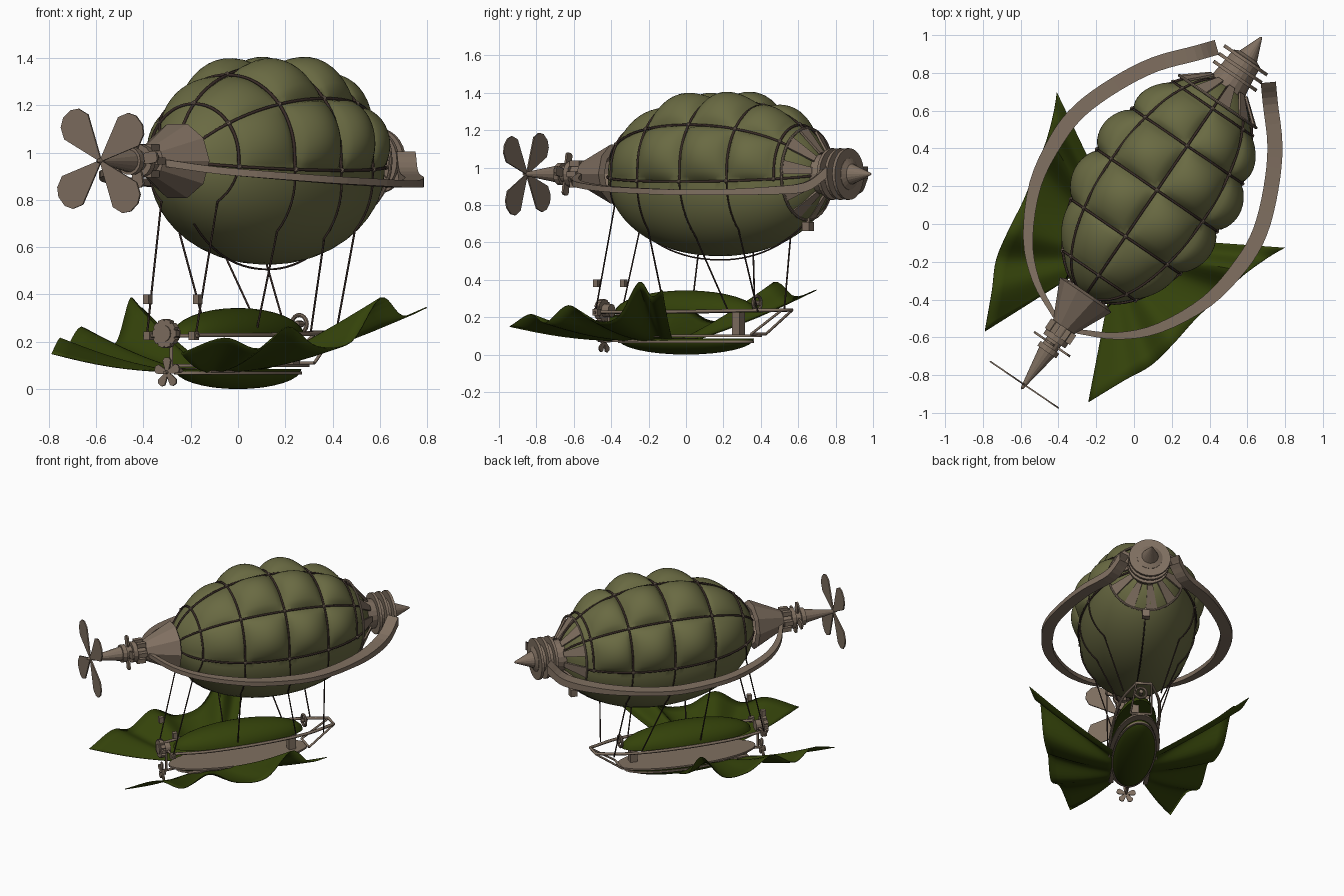
import bpy, bmesh, math
from mathutils import Matrix, Vector

cube = bpy.data.objects.get("Cube")
if cube:
    bpy.data.objects.remove(cube)

# Everything is built with the ship axis along y, then turned to its heading
HEADING = Matrix.Rotation(math.radians(-34.3), 4, 'Z')
AXIS = 0.965


def material(name, rgb):
    m = bpy.data.materials.new(name)
    m.use_nodes = True
    m.diffuse_color = (*rgb, 1)
    m.node_tree.nodes["Principled BSDF"].inputs["Base Color"].default_value = (*rgb, 1)
    return m


OLIVE = material("olive canvas", (.142, .144, .055))
BROWN = material("weathered brown", (.215, .16, .118))
GREEN = material("dark green cloth", (.034, .055, .003))
DARK = material("dark leather", (.04, .024, .02))


def place(name, data, mat, smooth=False):
    obj = bpy.data.objects.new(name, data)
    bpy.context.scene.collection.objects.link(obj)
    data.materials.append(mat)
    obj.matrix_world = HEADING
    if smooth:
        bpy.ops.object.select_all(action='DESELECT')
        obj.select_set(True)
        bpy.context.view_layer.objects.active = obj
        bpy.ops.object.shade_smooth_by_angle(angle=math.radians(35))
    return obj


def finish(name, bm, mat, smooth=False, thick=0):
    bmesh.ops.recalc_face_normals(bm, faces=bm.faces)
    me = bpy.data.meshes.new(name)
    bm.to_mesh(me)
    bm.free()
    obj = place(name, me, mat, smooth)
    if thick:
        mod = obj.modifiers.new("thickness", 'SOLIDIFY')
        mod.thickness, mod.offset = thick, 0


def grid(name, rows, mat, smooth=False, thick=0, wrap=False, skip=lambda j: False):
    bm = bmesh.new()
    vs = [[bm.verts.new(p) for p in row] for row in rows]
    n = len(rows[0])
    for i in range(len(rows) - 1):
        for j in range(n if wrap else n - 1):
            if not skip(j):
                k = (j + 1) % n
                bm.faces.new((vs[i][j], vs[i][k], vs[i + 1][k], vs[i + 1][j]))
    bmesh.ops.remove_doubles(bm, verts=bm.verts, dist=1e-5)
    finish(name, bm, mat, smooth, thick)


def lathe(name, profile, sides, mat, z=AXIS, **kw):
    rows = [[(r * math.cos(a), y, z + r * math.sin(a))
             for a in (math.tau * k / sides for k in range(sides))] for y, r in profile]
    grid(name, rows, mat, wrap=True, **kw)


def ring(name, y, radius, tube, mat, z=AXIS, sides=32):
    prof = [(y + tube * math.cos(k * math.pi / 4), radius + tube * math.sin(k * math.pi / 4))
            for k in range(9)]
    lathe(name, prof, sides, mat, z, smooth=True)


def tubes(name, paths, radius, mat):
    cu = bpy.data.curves.new(name, 'CURVE')
    cu.dimensions, cu.bevel_depth, cu.bevel_resolution = '3D', radius, 1
    cu.use_fill_caps = True
    for path in paths:
        sp = cu.splines.new('POLY')
        sp.points.add(len(path) - 1)
        for pt, co in zip(sp.points, path):
            pt.co = (*co, 1)
    place(name, cu, mat)


def box(name, centre, size, mat):
    bm = bmesh.new()
    bmesh.ops.create_cube(bm, size=1, matrix=Matrix.LocRotScale(Vector(centre), None, Vector(size)))
    finish(name, bm, mat)


def spline(pts, n):
    """Smooth path through the points"""
    p = [Vector(q) for q in pts]
    p = [2 * p[0] - p[1]] + p + [2 * p[-1] - p[-2]]
    out = []
    for a, b, c, d in zip(p, p[1:], p[2:], p[3:]):
        for t in (k / n for k in range(n)):
            out.append((2 * b + (c - a) * t + (2 * a - 5 * b + 4 * c - d) * t * t
                        + (3 * b - a - 3 * c + d) * t ** 3) / 2)
    return out + [p[-2]]


def blades(name, y, z, outline, count, turn, mat, thick):
    bm = bmesh.new()
    for k in range(count):
        a = math.radians(turn) + math.tau * k / count
        c, s = math.cos(a), math.sin(a)
        pts = outline + [(r, -w) for r, w in reversed(outline)]
        bm.faces.new([bm.verts.new((r * c - w * s, y, z + r * s + w * c)) for r, w in pts])
    finish(name, bm, mat, thick=thick)


def half_ellipsoid(name, centre, size, up, mat):
    bm = bmesh.new()
    bmesh.ops.create_uvsphere(bm, u_segments=32, v_segments=16, radius=1)
    bmesh.ops.bisect_plane(bm, geom=bm.verts[:] + bm.edges[:] + bm.faces[:], plane_co=(0, 0, 0),
                           plane_no=(0, 0, -up), clear_outer=True)
    bmesh.ops.holes_fill(bm, edges=[e for e in bm.edges if e.is_boundary])
    bmesh.ops.transform(bm, verts=bm.verts, matrix=Matrix.LocRotScale(Vector(centre), None, Vector(size)))
    finish(name, bm, mat, smooth=True)


# Quilted gas bag: pillows above the belt strap, one smooth belly below it
STATIONS = [-.45, -.33, -.08, .216, .5, .738, .89]
ANGLES = [-6, 42, 90, 138, 186]
PUFF = [0, .028, .07, .076, .055, 0]


def bag_point(y, deg, lift=0.0):
    a = math.radians(deg)
    power, reach = (2.2, .685) if y < .23 else (2, .67)
    r = .372 * math.sqrt(max(0, 1 - abs((y - .23) / reach) ** power))
    up = math.sin(a)
    r = r * (1 + (.06 * up if up > 0 else -.18 * up)) + lift
    return (r * math.cos(a), y, AXIS + r * up)


STEPS = 12
rows = []
for c, puff in enumerate(PUFF):
    for i in range(STEPS + (c == 5)):
        u = i / STEPS
        y = STATIONS[c] + (STATIONS[c + 1] - STATIONS[c]) * u
        row = []
        for q in range(4):
            for j in range(STEPS):
                v = j / STEPS
                swell = abs(math.sin(math.pi * u) * math.sin(math.pi * v)) ** .6
                row.append(bag_point(y, ANGLES[q] + (ANGLES[q + 1] - ANGLES[q]) * v, puff * swell))
        row += [bag_point(y, 186 + 168 * j / 24) for j in range(24)]
        rows.append(row)
grid("gas_bag", rows, OLIVE, smooth=True, wrap=True)

# Straps over the bag with a stud at each crossing
straps = [[bag_point(y, -6 + 192 * k / 40, .006) for k in range(41)] for y in STATIONS[1:-1]]
straps += [[bag_point(-.44 + 1.32 * k / 40, a, .006) for k in range(41)] for a in ANGLES]
tubes("bag_straps", straps, .0068, DARK)
bm = bmesh.new()
for y in STATIONS[1:-1]:
    for a in ANGLES:
        bmesh.ops.create_icosphere(bm, subdivisions=1, radius=.013,
                                   matrix=Matrix.Translation(bag_point(y, a, .008)))
finish("strap_studs", bm, BROWN)

# Rigging from the belt, round the belly and down to the gondola rail
ropes = []
for y, foot in zip(STATIONS[1:5], (-.5, -.05, .36, .55)):
    for side in (1, -1):
        path = [bag_point(y + (foot - y) * .2 * k / 8, -6 - 5.5 * k, .004) for k in range(9)]
        path.append((.125, foot, .23))
        ropes.append([(side * p[0], p[1], p[2]) for p in path])
ropes.append([bag_point(-.33 + 1.1 * k / 24, 270, .004 + .016 * math.sin(math.pi * k / 24))
              for k in range(25)])
tubes("rigging_ropes", ropes, .0045, DARK)
for side, label in ((1, "left"), (-1, "right")):
    box(label + "_rope_block", (side * .128, -.49, .38), (.03, .03, .04), BROWN)

# Nose cone, neck collars, spinner and main propeller
lathe("nose_cone", [(-.44, .13), (-.455, .165), (-.66, .068), (-.66, 0)], 10, BROWN)
lathe("nose_neck", [(-.64, .05), (-.72, .05), (-.72, .07), (-.75, .07), (-.75, .045), (-.79, .045),
                    (-.79, .06), (-.82, .06), (-.82, .048), (-1.05, .008), (-1.06, 0)], 14, BROWN)
blades("neck_vanes", -.77, AXIS, [(.03, .012), (.06, .025), (.105, .025), (.115, .012)], 4, 10, BROWN, .012)
for k in range(6):
    a = math.tau * k / 6
    box("neck_lug", (.065 * math.cos(a), -.69, AXIS + .065 * math.sin(a)), (.03, .06, .03), BROWN)
blades("main_propeller", -1.03, AXIS, [(.01, .008), (.19, .08), (.24, .06), (.262, .025)], 4, 41, BROWN, .008)

# Tail crown: hoop, spread plates, ribbed collar and spike
ring("tail_hoop", .785, .246, .008, BROWN)
lathe("tail_plates", [(.785, .243), (.89, .115)], 20, BROWN, thick=.012, skip=lambda j: j % 2)
lathe("tail_collar", [(.85, .12), (.87, .108), (.96, .095), (1.06, .085), (1.075, .055), (1.195, .006), (1.2, 0)],
      20, BROWN)
for k in range(3):
    y = .94 + .05 * k
    lathe("collar_flange", [(y, .08), (y, .138), (y + .018, .138), (y + .018, .08)], 28, BROWN)
box("hoop_weight", (0, .79, .685), (.05, .045, .05), BROWN)
tubes("hoop_weight_stem", [[(0, .79, .73), (0, .79, .7)]], .01, BROWN)

# Wide side hoops joining nose and tail
for side, label in ((1, "left"), (-1, "right")):
    path = spline([(.07, -.64, .955), (.26, -.54, .925), (.42, -.38, .905), (.55, -.12, .885), (.59, .14, .874),
                   (.575, .34, .868), (.495, .56, .868), (.385, .76, .875), (.24, .93, .895), (.165, 1.02, .975)], 4)
    rows = []
    for i, p in enumerate(path):
        t = i / (len(path) - 1)
        d = path[min(i + 1, len(path) - 1)] - path[max(i - 1, 0)]
        n = Vector((d.y, -d.x, 0)).normalized() * (.012 + .028 * min(1, t * 2.2))
        h = Vector((0, 0, .015 + .015 * max(0, t * 3 - 2)))
        rows.append([(side * q.x, q.y, q.z) for q in (p + n + h, p - n + h, p - n - h, p + n - h)])
    grid(label + "_side_hoop", rows, BROWN, wrap=True)

# Gondola: cloth hull, deck, rail and canopy
half_ellipsoid("hull", (0, 0, .085), (.14, .43, .085), -1, GREEN)
half_ellipsoid("canopy", (0, 0, .225), (.145, .45, .118), 1, GREEN)
for name, z, w, l in (("deck", .1, .165, .48), ("hull_rim", .068, .145, .43)):
    bm = bmesh.new()
    bmesh.ops.create_cone(bm, cap_ends=True, segments=40, radius1=1, radius2=1, depth=1,
                          matrix=Matrix.LocRotScale(Vector((0, 0, z)), None, Vector((w, l, .012))))
    finish(name, bm, BROWN, smooth=True)
half = spline([(.09, -.5, .228), (.14, -.25, .228), (.15, .1, .23), (.125, .42, .235), (.05, .65, .238)], 6)
tubes("gondola_rail", [half + [Vector((-p.x, p.y, p.z)) for p in reversed(half)]], .01, BROWN)
for side in (1, -1):
    tubes("tail_strut", [[(side * .05, .65, .235), (side * .07, .47, .11)]], .007, BROWN)
box("rail_post", (.03, .36, .165), (.05, .05, .13), BROWN)
tubes("tail_crossbar", [[(-.07, .47, .11), (.07, .47, .11)]], .008, BROWN)
ring("steering_wheel", .46, .038, .009, BROWN, z=.275, sides=20)
lathe("wheel_hub", [(.44, 0), (.44, .014), (.48, .014), (.48, 0)], 8, BROWN, z=.275)

# Front engine: gear, crossbar, drive post and small propeller
blades("engine_gear", -.54, .235, [(.01, .01), (.045, .018), (.06, .012)], 10, 0, BROWN, .03)
lathe("gear_disc", [(-.56, 0), (-.56, .035), (-.48, .035), (-.48, 0)], 14, BROWN, z=.235)
tubes("engine_bars", [[(-.14, -.5, .225), (.14, -.5, .225)], [(0, -.5, .24), (0, -.5, .07)],
                      [(0, -.55, .07), (0, -.4, .08)]], .008, BROWN)
for side in (1, -1):
    box("bar_end", (side * .115, -.5, .225), (.03, .035, .035), BROWN)
blades("small_propeller", -.53, .07, [(.004, .006), (.03, .015), (.052, .02), (.064, .01)], 5, 20, BROWN, .008)

# Pleated cloth wings fanning out from the hull
edge = spline([(.332, -.914, .15), (.42, -.72, .215), (.495, -.57, .17), (.53, -.4, .262), (.555, -.22, .18),
               (.6, -.03, .2), (.64, .13, .385), (.68, .24, .31), (.73, .346, .345)], 6)
for side, label in ((1, "left"), (-1, "right")):
    rows = []
    for i, tip in enumerate(edge):
        root = Vector((.1, -.38 + .36 * i / (len(edge) - 1), .072))
        pts = [root.lerp(tip, k / 8) for k in range(9)]
        rows.append([(side * p.x, p.y, p.z - .015 * math.sin(math.pi * k / 8)) for k, p in enumerate(pts)])
    grid(label + "_wing", rows, GREEN, smooth=True, thick=.005)
    box(label + "_wing_mount", (side * .115, -.2, .078), (.03, .38, .02), BROWN)
